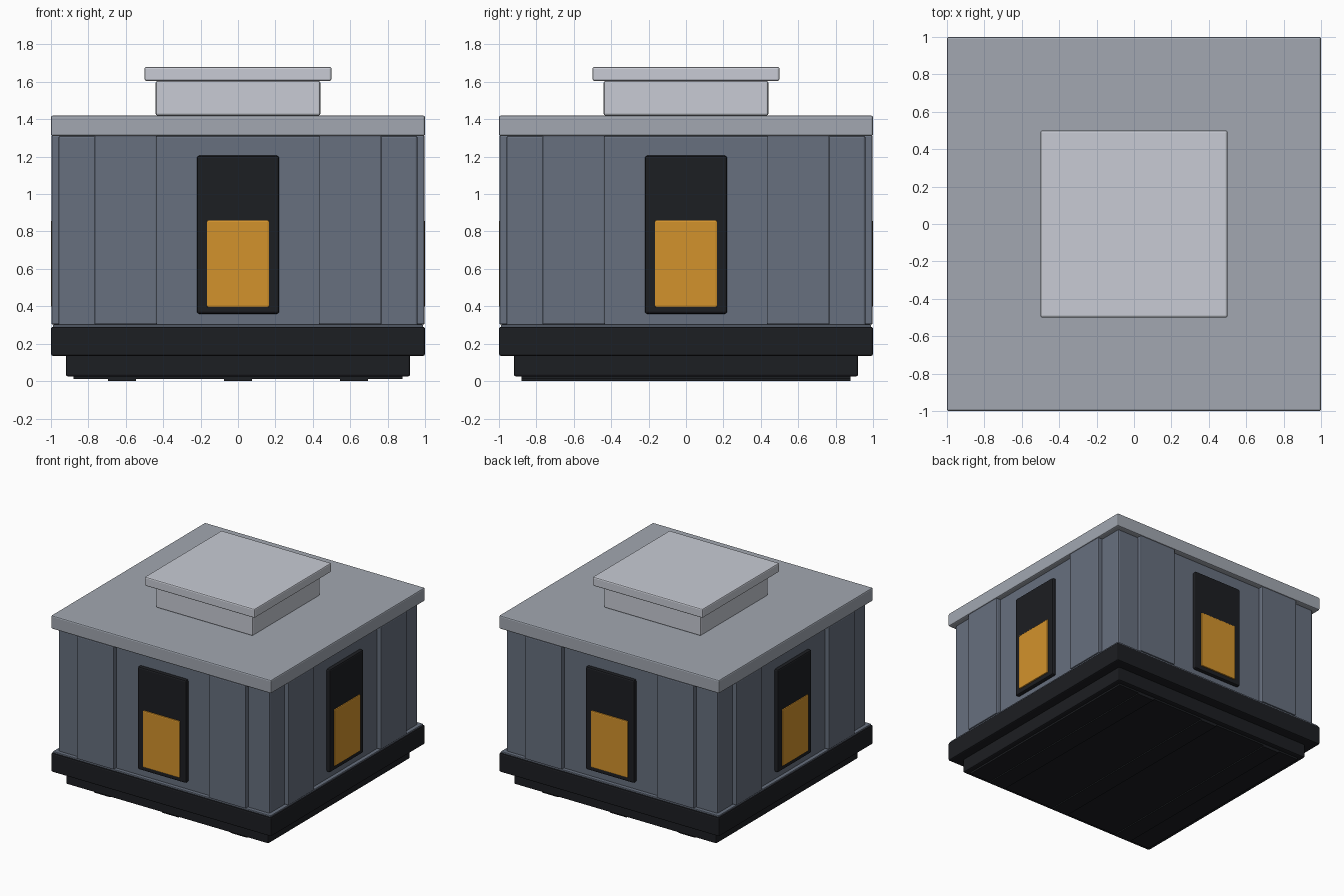
import bpy
import math
from mathutils import Matrix

if "Cube" in bpy.data.objects:
    bpy.data.objects.remove(bpy.data.objects["Cube"])


def material(name, rgb):
    m = bpy.data.materials.new(name)
    m.diffuse_color = (*rgb, 1)
    m.use_nodes = True
    m.node_tree.nodes["Principled BSDF"].inputs["Base Color"].default_value = m.diffuse_color
    return m


BLACK = material("black", (0.012, 0.013, 0.016))
SLATE = material("slate", (0.135, 0.16, 0.21))
ROOF = material("roof_grey", (0.36, 0.39, 0.44))
PALE = material("pale_grey", (0.58, 0.60, 0.66))
AMBER = material("amber", (0.65, 0.29, 0.025))


def box(name, lo, hi, mat, bevel=0.01, turn=0.0):
    """Bevelled box between two corners, turned about the z axis."""
    bpy.ops.mesh.primitive_cube_add(size=1)
    ob = bpy.context.object
    ob.name = name
    size = [b - a for a, b in zip(lo, hi)]
    mid = [(a + b) / 2 for a, b in zip(lo, hi)]
    ob.data.transform(Matrix.Translation(mid) @ Matrix.Diagonal((*size, 1)))
    ob.data.transform(Matrix.Rotation(turn, 4, 'Z'))
    ob.data.materials.append(mat)
    if bevel:
        mod = ob.modifiers.new("bevel", 'BEVEL')
        mod.width = bevel
        mod.segments = 2
    return ob


def slab(name, half, z0, z1, mat, bevel=0.01):
    return box(name, (-half, -half, z0), (half, half, z1), mat, bevel)


# stepped base
slab("foot_plate", 0.88, 0.01, 0.04, BLACK, 0.003)
slab("lower_base", 0.92, 0.025, 0.15, BLACK)
slab("upper_base", 1.0, 0.135, 0.29, BLACK)
for i, x in enumerate((-0.62, 0.0, 0.62)):
    box(f"floor_runner_{i + 1}", (x - 0.075, -0.88, 0), (x + 0.075, 0.88, 0.02), BLACK, 0.002)

# walls, with a thin ledge on the base
slab("wall_ledge", 0.99, 0.28, 0.302, SLATE, 0.004)
slab("walls", 0.96, 0.29, 1.312, SLATE, 0.012)

# roof and raised vent
slab("roof", 1.0, 1.31, 1.42, ROOF)
slab("vent_body", 0.44, 1.42, 1.605, PALE)
slab("vent_cap", 0.5, 1.605, 1.68, PALE)

# the same pilasters and window on each of the four sides
for side, k in (("front", 0), ("right", 1), ("back", 2), ("left", 3)):
    a = k * math.pi / 2
    for tag, s in (("a", -0.6), ("b", 0.6)):
        box(f"{side}_pilaster_{tag}", (s - 0.168, -0.998, 0.302), (s + 0.168, -0.93, 1.312), SLATE, 0.008, a)
    box(f"{side}_window_frame", (-0.22, -0.99, 0.36), (0.22, -0.93, 1.205), BLACK, 0.012, a)
    box(f"{side}_window_panel", (-0.167, -1.0, 0.395), (0.167, -0.96, 0.86), AMBER, 0.008, a)
